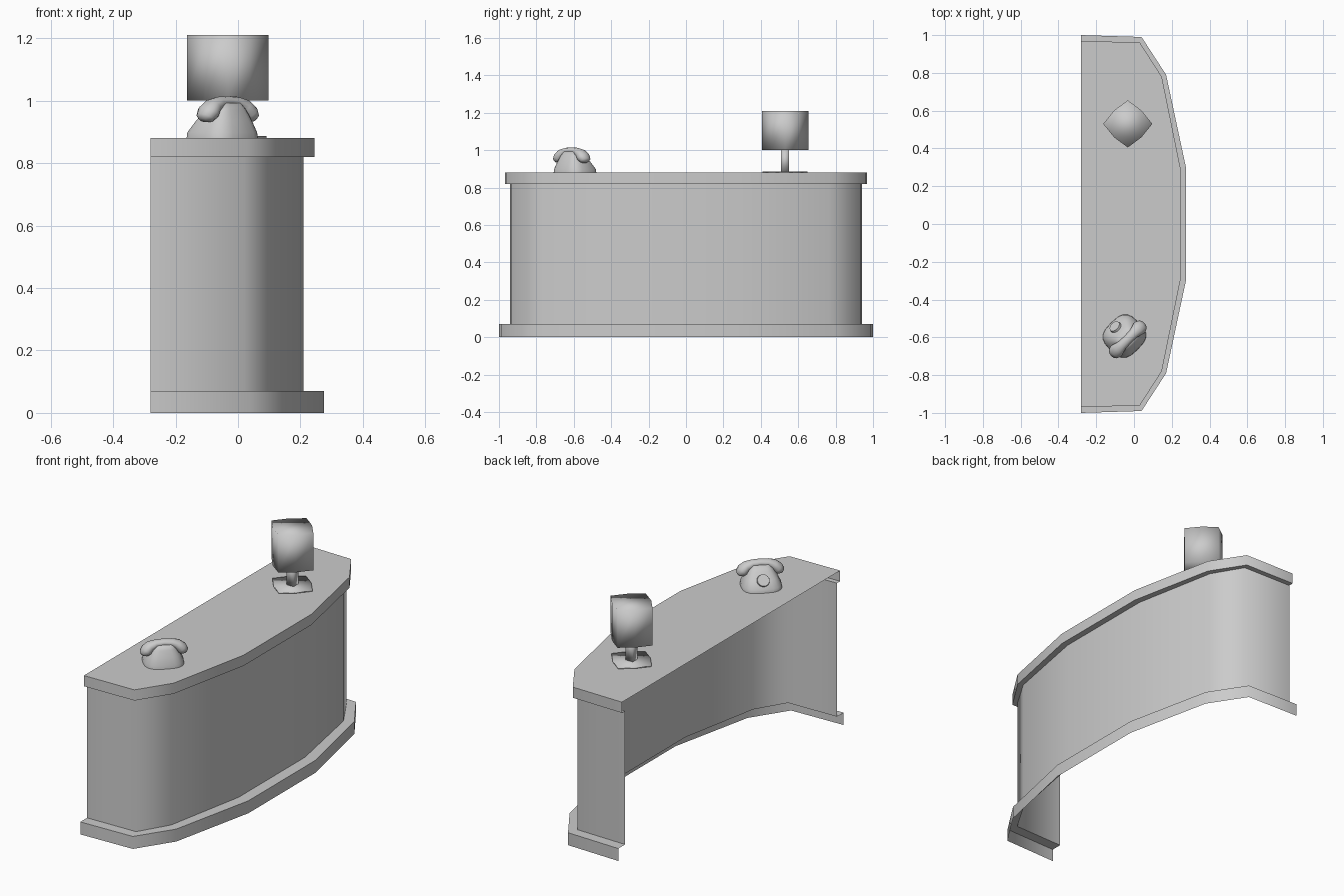
import bpy, bmesh, math
from mathutils import Vector, Matrix

if "Cube" in bpy.data.objects:
    bpy.data.objects.remove(bpy.data.objects["Cube"])


def finish(bm, name, matrix=None, sharp=None):
    """Turn a bmesh into a smooth object; edges above the sharp angle stay hard."""
    bmesh.ops.recalc_face_normals(bm, faces=bm.faces[:])
    for f in bm.faces:
        f.smooth = True
    if sharp is not None:
        for e in bm.edges:
            if len(e.link_faces) == 2 and e.calc_face_angle(0) > math.radians(sharp):
                e.smooth = False
    me = bpy.data.meshes.new(name)
    bm.to_mesh(me)
    bm.free()
    ob = bpy.data.objects.new(name, me)
    bpy.context.collection.objects.link(ob)
    if matrix:
        ob.matrix_world = matrix
    return ob


def loft(name, rings, closed=True, cap_start=True, cap_end=True, matrix=None, sharp=None):
    """Bridge successive point rings (or open rows) with quads."""
    bm = bmesh.new()
    rows = [[bm.verts.new(p) for p in r] for r in rings]
    n = len(rows[0])
    for a, b in zip(rows, rows[1:]):
        for i in range(n if closed else n - 1):
            j = (i + 1) % n
            bm.faces.new((a[i], a[j], b[j], b[i]))
    if cap_start:
        bm.faces.new(rows[0])
    if cap_end:
        bm.faces.new(rows[-1])
    return finish(bm, name, matrix, sharp)


# Desk outlines (one half, mirrored in y)
def outline(half, z):
    pts = half + [(x, -y) for x, y in reversed(half)]
    return [(x, y, z) for x, y in pts]


BASE = [(-0.28, 1.0), (0.04, 0.99), (0.17, 0.79), (0.275, 0.30)]
TOP = [(-0.28, 0.968), (0.03, 0.962), (0.147, 0.78), (0.245, 0.30)]
PANEL = [(-0.28, 0.94), (0.02, 0.933), (0.12, 0.765), (0.21, 0.295)]

# Open-backed desk shell: plinth, front panel and counter
loft("base_trim", [outline(BASE, 0), outline(BASE, 0.07), outline(PANEL, 0.07)],
     closed=False, cap_start=False, cap_end=False, sharp=65)
loft("front_panel", [outline(PANEL, 0.07), outline(PANEL, 0.82)],
     closed=False, cap_start=False, cap_end=False, sharp=65)
loft("counter_top", [outline(PANEL, 0.82), outline(TOP, 0.82), outline(TOP, 0.88)],
     closed=False, cap_start=False, cap_end=True, sharp=65)


# Lamp: diamond plan with slightly bulged sides
def diamond(r, z):
    return [(r * (1 if i % 2 == 0 else 0.78) * math.cos(i * math.pi / 4),
             r * (0.96 if i % 2 == 0 else 0.78) * math.sin(i * math.pi / 4), z)
            for i in range(8)]


lamp = Matrix.Translation((-0.033, 0.53, 0))
loft("lamp_base", [diamond(0.125, 0.88), diamond(0.125, 0.887)], matrix=lamp)
loft("lamp_stem", [[(x, y, z) for x, y in ((.022, .022), (-.022, .022), (-.022, -.022), (.022, -.022))]
                   for z in (0.885, 1.005)], matrix=lamp, sharp=100)
loft("lamp_shade", [diamond(0.13, 1.0), diamond(0.13, 1.21)], matrix=lamp)

# Telephone: local x runs along the handset, local y faces the dial
phone = Matrix.Translation((-0.047, -0.597, 0)) @ Matrix.Rotation(math.radians(45), 4, 'Z')


def rounded(hx, hy, cy, z, n=20, power=3.0):
    pts = []
    for i in range(n):
        t = 2 * math.pi * i / n
        c, s = math.cos(t), math.sin(t)
        pts.append((hx * math.copysign(abs(c) ** (2 / power), c),
                    cy + hy * math.copysign(abs(s) ** (2 / power), s), z))
    return pts


loft("phone_body", [rounded(.105, .100, .005, .880), rounded(.103, .098, .005, .898),
                    rounded(.085, .076, -.003, .935), rounded(.064, .052, -.012, .970),
                    rounded(.045, .033, -.017, .992)], matrix=phone, sharp=60)

# Dial disc lying on the sloped front of the body
bm = bmesh.new()
bmesh.ops.create_cone(bm, cap_ends=True, segments=20, radius1=0.034, radius2=0.031, depth=0.014)
tilt = Vector((0, 0.78, 0.62)).to_track_quat('Z', 'Y').to_matrix().to_4x4()
finish(bm, "phone_dial", phone @ Matrix.Translation((0, 0.074, 0.937)) @ tilt, sharp=40)

# Handset: arched bar swelling at both ends (x, z, radius, lean angle)
half = [(0.110, 0.937, 0.012, -60), (0.103, 0.945, 0.025, -58), (0.088, 0.962, 0.031, -50),
        (0.068, 0.982, 0.026, -35), (0.040, 0.993, 0.020, -14)]
path = half + [(0, 0.996, 0.019, 0)] + [(-x, z, r, -a) for x, z, r, a in reversed(half)]
rings = []
for x, z, r, a in path:
    a = math.radians(a)
    rings.append([(x - math.sin(a) * r * math.sin(t), -0.02 + 1.3 * r * math.cos(t),
                   z + math.cos(a) * r * math.sin(t))
                  for t in (2 * math.pi * k / 12 for k in range(12))])
loft("phone_handset", rings, matrix=phone, sharp=70)
